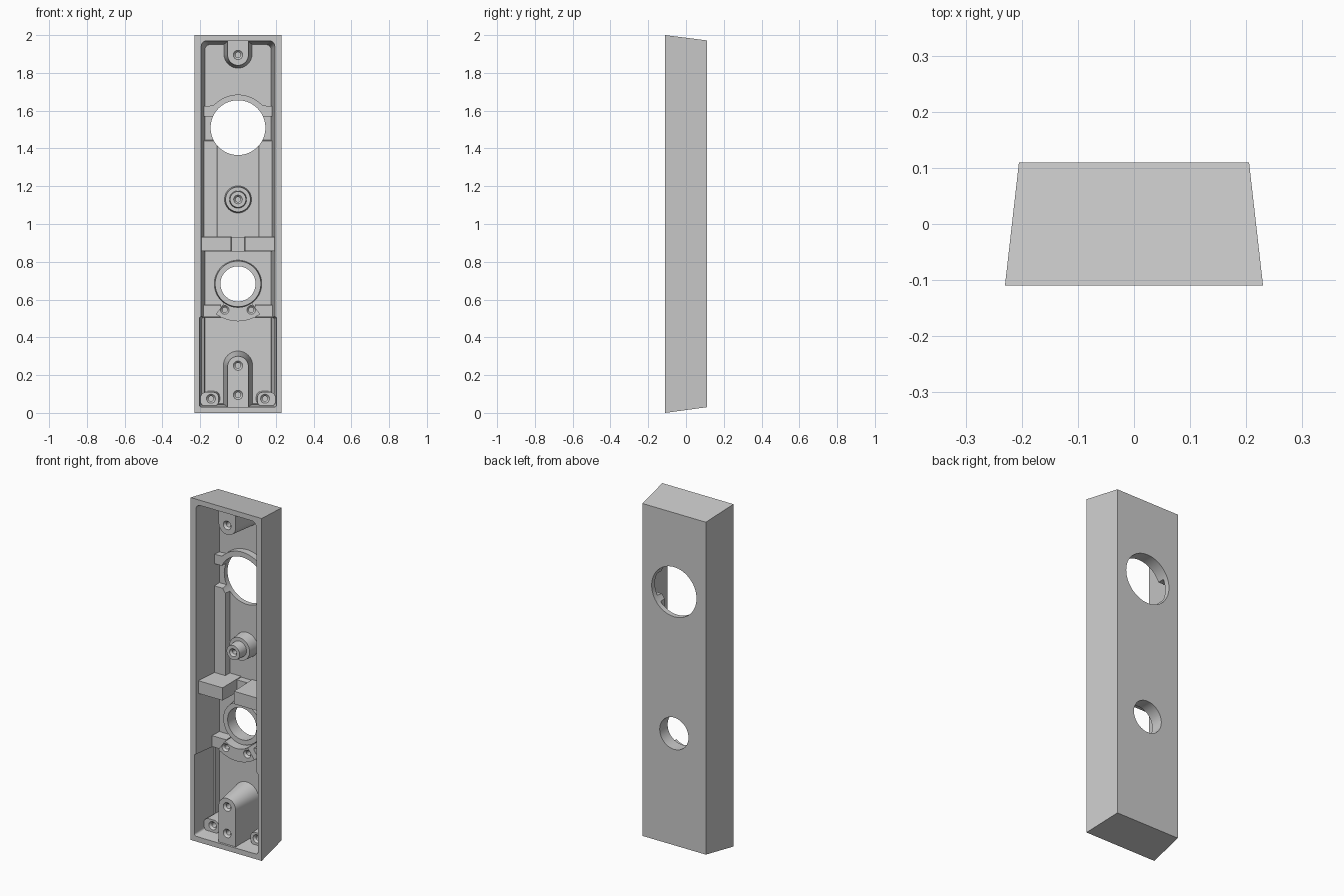
import bpy, bmesh
from math import sin, cos, radians

if "Cube" in bpy.data.objects:
    bpy.data.objects.remove(bpy.data.objects["Cube"])

FLOOR = 0.08      # inside face of the back wall
ROOT = 0.084      # where raised parts end, just inside the wall


def loft(name, sections):
    """Closed solid through matching x-z outlines, each at its own y."""
    bm = bmesh.new()
    rings = [[bm.verts.new((x, y, z)) for x, z in pts] for pts, y in sections]
    n = len(rings[0])
    for a, b in zip(rings, rings[1:]):
        for i in range(n):
            bm.faces.new((a[i], a[(i + 1) % n], b[(i + 1) % n], b[i]))
    bm.faces.new(rings[0])
    bm.faces.new(rings[-1])
    bmesh.ops.recalc_face_normals(bm, faces=bm.faces)
    me = bpy.data.meshes.new(name)
    bm.to_mesh(me)
    bm.free()
    ob = bpy.data.objects.new(name, me)
    bpy.context.collection.objects.link(ob)
    return ob


def arc(cx, cz, r, a0, a1, n=24):
    return [(cx + r * cos(radians(a0 + (a1 - a0) * i / n)),
             cz + r * sin(radians(a0 + (a1 - a0) * i / n))) for i in range(n + 1)]


def circle(cx, cz, r, n=48):
    return arc(cx, cz, r, 0, 360, n)[:-1]


def rect(x0, x1, z0, z1):
    return [(x0, z0), (x1, z0), (x1, z1), (x0, z1)]


def rounded(x0, x1, z0, z1, r, n=6):
    return (arc(x1 - r, z1 - r, r, 0, 90, n) + arc(x0 + r, z1 - r, r, 90, 180, n)
            + arc(x0 + r, z0 + r, r, 180, 270, n) + arc(x1 - r, z0 + r, r, 270, 360, n))


def tongue(w, base, centre):
    """U outline: straight sides from base, round end about centre."""
    a = (0, 180) if centre > base else (0, -180)
    return [(w, base)] + arc(0, centre, w, *a) + [(-w, base)]


def cut(ob, *cutters):
    for c in cutters:
        m = ob.modifiers.new("cut", 'BOOLEAN')
        m.operation, m.solver, m.object = 'DIFFERENCE', 'EXACT', c
        bpy.context.view_layer.objects.active = ob
        bpy.ops.object.modifier_apply(modifier=m.name)
        bpy.data.objects.remove(c)


def screw_hole(x, z, y, r=0.025, depth=0.09):
    """Countersunk blind hole cutter opening at face y."""
    s = r * 0.58
    return loft("hole_cutter", [(circle(x, z, r * 1.02, 24), y - 0.005), (circle(x, z, r, 24), y),
                                (circle(x, z, s, 24), y + 0.012),
                                (circle(x, z, s, 24), min(y + depth, ROOT - 0.01))])


def bore(z, r):
    return loft("bore_cutter", [(circle(0, z, r, 64), -0.3), (circle(0, z, r, 64), 0.3)])


# Tapered housing, hollowed from the front, with a wider lower pocket and two bores
housing = loft("housing", [(rect(-0.23, 0.23, 0, 2), -0.11),
                           (rect(-0.205, 0.205, 0.03, 1.972), 0.11)])
cavity = loft("cavity_cutter", [(rounded(-0.196, 0.196, 0.029, 1.971, 0.03), -0.12),
                                (rounded(-0.176, 0.176, 0.05, 1.95, 0.03), FLOOR)])
pocket = loft("pocket_cutter", [(rounded(-0.206, 0.206, 0.03, 0.51, 0.012), -0.12),
                                (rounded(-0.191, 0.191, 0.045, 0.505, 0.012), 0.05)])
cut(housing, cavity, pocket, bore(1.51, 0.145), bore(0.683, 0.093))

# Mounting posts at top and bottom
top_post = loft("top_post", [(tongue(0.055, 1.98, 1.895), -0.10),
                             (tongue(0.075, 1.96, 1.9), ROOT)])
cut(top_post, screw_hole(0, 1.895, -0.10))
bottom_post = loft("bottom_post", [(tongue(0.055, 0.02, 0.245), -0.10),
                                   (tongue(0.078, 0.042, 0.25), ROOT)])
cut(bottom_post, screw_hole(0, 0.25, -0.10), screw_hole(0, 0.095, -0.10))

# Arch over the large bore, running out to the side walls
outer = [(0.187, 1.57), (0.187, 1.625), (0.165, 1.625)] + arc(0, 1.51, 0.175, 42, 138)
outer += [(-0.165, 1.625), (-0.187, 1.625), (-0.187, 1.57)]
arch_outline = outer + arc(0, 1.51, 0.145, 155.6, 24.4)
loft("large_bore_arch", [(arch_outline, 0.04), (arch_outline, ROOT)])

# Stepped screw boss in the middle
boss = loft("centre_boss", [(circle(0, 1.13, 0.042), -0.045), (circle(0, 1.13, 0.046), 0.013),
                            (circle(0, 1.13, 0.066), 0.013), (circle(0, 1.13, 0.072), ROOT)])
cut(boss, screw_hole(0, 1.13, -0.045, 0.023))

# Ring around the small bore
ring = loft("small_bore_ring", [(circle(0, 0.683, 0.121, 64), 0.037),
                                (circle(0, 0.683, 0.126, 64), ROOT)])
cut(ring, bore(0.683, 0.093))

# Curved screw plate below the small bore
plate_outline = arc(0, 0.683, 0.198, 234, 306) + arc(0, 0.683, 0.124, 306, 234)
plate = loft("curved_screw_plate", [(plate_outline, -0.015), (plate_outline, ROOT)])
cut(plate, *[screw_hole(s * 0.07, 0.545, -0.015, 0.023) for s in (-1, 1)])

# Bridge between the stop blocks
loft("bridge", [(rect(-0.04, 0.04, 0.855, 0.93), 0.04), (rect(-0.04, 0.04, 0.855, 0.93), ROOT)])

# Paired parts on each side
for s, side in ((-1, "left"), (1, "right")):
    def span(a, b):
        return sorted((s * a, s * b))

    shelf = loft(side + "_shelf", [(rect(*span(0.11, 0.187), 0.925, 1.44), 0.04),
                                   (rect(*span(0.108, 0.187), 0.925, 1.445), ROOT)])
    cut(shelf, bore(1.51, 0.145))
    loft(side + "_stop_block", [(rect(*span(0.037, 0.2), 0.858, 0.932), -0.09),
                                (rect(*span(0.035, 0.182), 0.855, 0.935), ROOT)])
    loft(side + "_low_shelf", [(rect(*span(0.09, 0.192), 0.508, 0.572), 0.02),
                               (rect(*span(0.09, 0.182), 0.505, 0.575), ROOT)])
    lug = loft(side + "_corner_lug", [(rounded(*span(0.102, 0.199), 0.033, 0.11, 0.03), -0.03),
                                      (rounded(*span(0.096, 0.19), 0.04, 0.115, 0.03), ROOT)])
    cut(lug, screw_hole(s * 0.143, 0.075, -0.03, 0.024))

# Smooth the round walls, keep the corners crisp
for ob in bpy.context.scene.objects:
    ob.select_set(True)
bpy.context.view_layer.objects.active = housing
bpy.ops.object.shade_smooth_by_angle(angle=radians(30))
